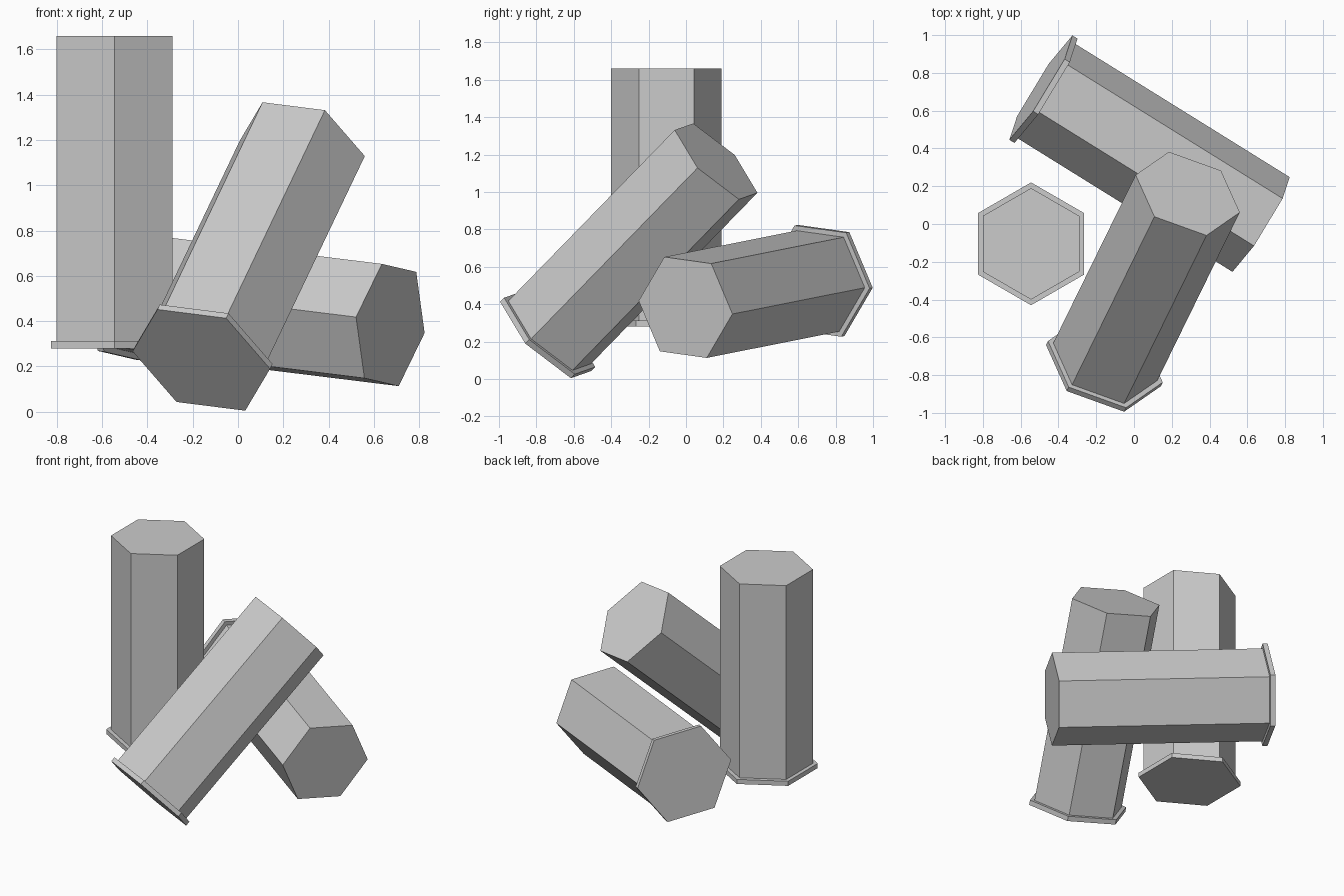
import bpy, bmesh, math
from mathutils import Vector, Matrix

if "Cube" in bpy.data.objects:
    bpy.data.objects.remove(bpy.data.objects["Cube"])

LENGTH = 1.38
# (radius, height) profile: flange, step, shaft
PROFILE = [(0.325, 0), (0.325, 0.032), (0.295, 0.032), (0.295, LENGTH)]


def hex_column_mesh():
    bm = bmesh.new()
    rings = [[bm.verts.new((r * math.sin(math.radians(60 * i)),
                            r * math.cos(math.radians(60 * i)), z))
              for i in range(6)] for r, z in PROFILE]
    for a, b in zip(rings, rings[1:]):
        for i in range(6):
            j = (i + 1) % 6
            bm.faces.new((a[i], a[j], b[j], b[i]))
    bm.faces.new(rings[0])
    bm.faces.new(rings[-1])
    bmesh.ops.recalc_face_normals(bm, faces=bm.faces)
    mesh = bpy.data.meshes.new("hex_column")
    bm.to_mesh(mesh)
    bm.free()
    return mesh


def place(name, mesh, base, top, corner):
    """Stand the column on base, aim it at top, turn one edge towards corner."""
    base = Vector(base)
    z = (Vector(top) - base).normalized()
    y = Vector(corner)
    y = (y - z * y.dot(z)).normalized()
    x = y.cross(z)
    ob = bpy.data.objects.new(name, mesh)
    rot = Matrix((x, y, z)).transposed().to_4x4()
    ob.matrix_world = Matrix.Translation(base) @ rot
    bpy.context.collection.objects.link(ob)


mesh = hex_column_mesh()
# Upright column
place("upright_column", mesh, (-0.545, -0.105, 0.28), (-0.545, -0.105, 1.66), (0, 1, 0))
# Column leaning backwards from the front
place("leaning_column", mesh, (-0.162, -0.75, 0.228), (0.284, 0.16, 1.163),
      (-0.174, -0.12, 0.202))
# Column lying almost level behind
place("lying_column", mesh, (-0.493, 0.722, 0.527), (0.672, -0.002, 0.383),
      (-0.037, -0.112, 0.267))
